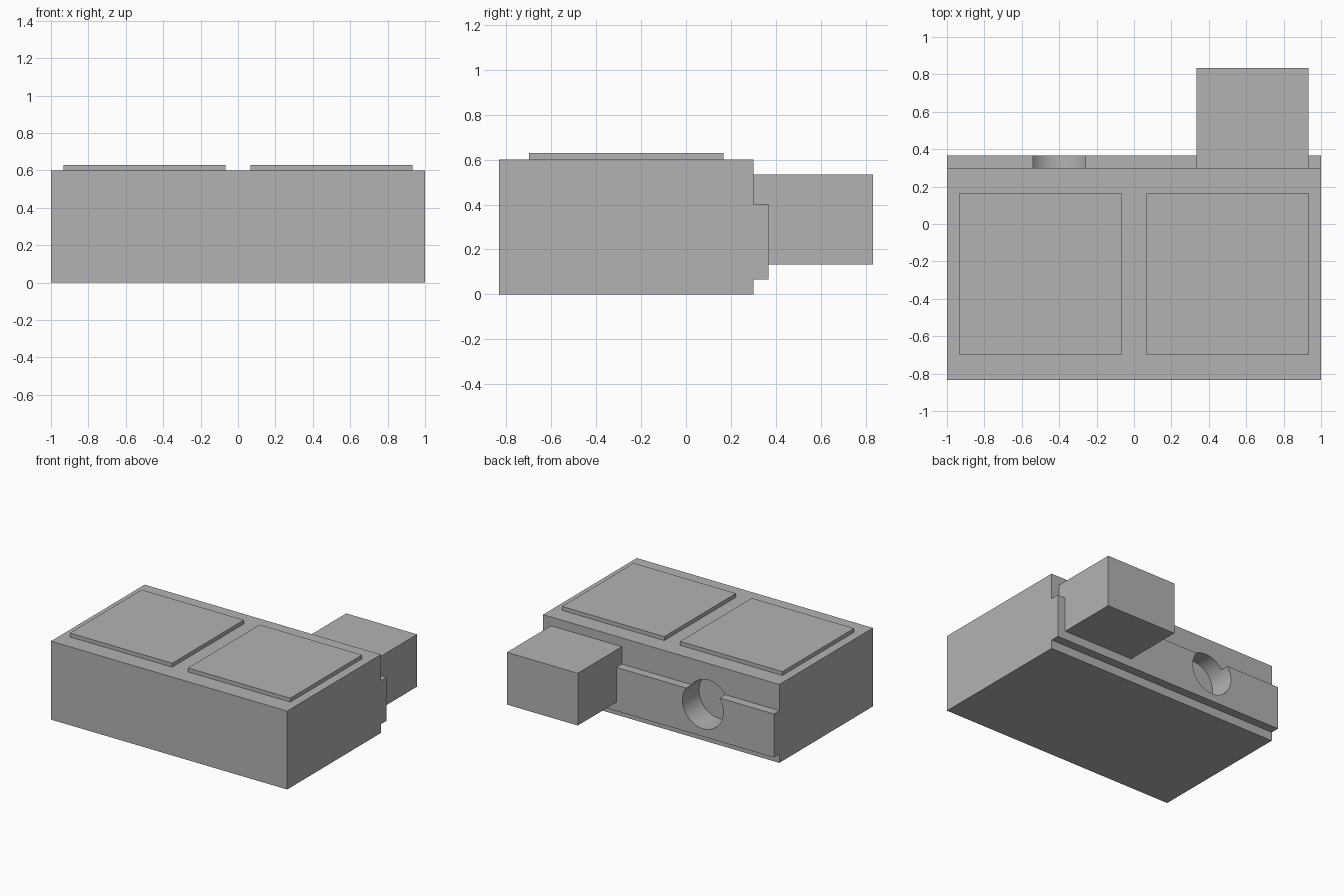
import bpy
import bmesh
import math

default = bpy.data.objects.get("Cube")
if default:
    bpy.data.objects.remove(default, do_unlink=True)

grey = bpy.data.materials.new("plain grey")
grey.use_nodes = True
grey.diffuse_color = (0.45, 0.45, 0.45, 1)
grey.node_tree.nodes["Principled BSDF"].inputs["Base Color"].default_value = grey.diffuse_color


def add_object(name, bm):
    bmesh.ops.recalc_face_normals(bm, faces=bm.faces)
    mesh = bpy.data.meshes.new(name)
    bm.to_mesh(mesh)
    bm.free()
    mesh.materials.append(grey)
    obj = bpy.data.objects.new(name, mesh)
    bpy.context.collection.objects.link(obj)
    return obj


def box(name, x, y, z):
    """Box from (low, high) pairs on each axis."""
    bm = bmesh.new()
    bmesh.ops.create_cube(bm, size=1)
    for v in bm.verts:
        for axis, (low, high) in enumerate((x, y, z)):
            v.co[axis] = high if v.co[axis] > 0 else low
    return add_object(name, bm)


# Body: side profile with a raised rear rail, extruded across the width
profile = [(-0.833, 0), (0.3, 0), (0.3, 0.067), (0.367, 0.067),
           (0.367, 0.4), (0.3, 0.4), (0.3, 0.6), (-0.833, 0.6)]
bm = bmesh.new()
side = bm.faces.new([bm.verts.new((-1, y, z)) for y, z in profile])
extruded = bmesh.ops.extrude_face_region(bm, geom=[side])["geom"]
for v in extruded:
    if isinstance(v, bmesh.types.BMVert):
        v.co.x = 1
body = add_object("body", bm)

# Round socket cut into the rear
bpy.ops.mesh.primitive_cylinder_add(vertices=64, radius=0.173, depth=0.4,
                                    location=(-0.4, 0.367, 0.3),
                                    rotation=(math.pi / 2, 0, 0))
cutter = bpy.context.object
cutter.name = "socket_cutter"
cutter.hide_render = True
cutter.data.materials.append(grey)
cut = body.modifiers.new("socket", "BOOLEAN")
cut.operation = "DIFFERENCE"
cut.solver = "EXACT"
cut.object = cutter
bpy.ops.object.select_all(action="DESELECT")
body.select_set(True)
bpy.context.view_layer.objects.active = body
bpy.ops.object.modifier_apply(modifier=cut.name)
bpy.data.objects.remove(cutter, do_unlink=True)
bpy.ops.object.shade_smooth_by_angle(angle=math.radians(30))

# Square peg at the rear left
box("rear_peg", (0.333, 0.933), (0.3, 0.833), (0.133, 0.533))

# Two thin pads on top
for name, x in (("left_top_pad", (0.067, 0.933)), ("right_top_pad", (-0.933, -0.067))):
    box(name, x, (-0.7, 0.167), (0.6, 0.63))
